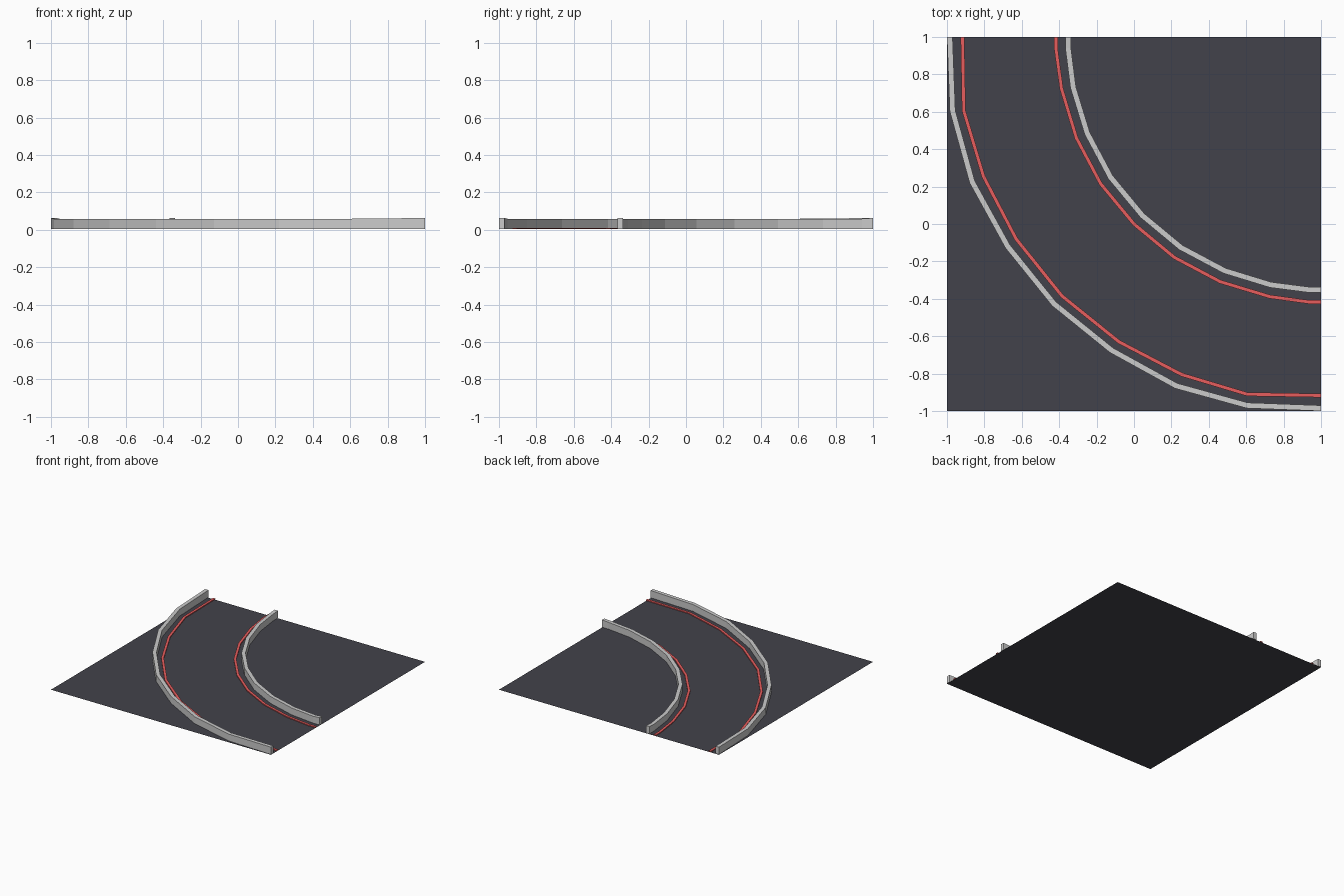
import bpy, bmesh
from mathutils import Vector

if "Cube" in bpy.data.objects:
    bpy.data.objects.remove(bpy.data.objects["Cube"])


def material(name, color):
    m = bpy.data.materials.new(name)
    m.diffuse_color = (*color, 1)
    m.use_nodes = True
    m.node_tree.nodes["Principled BSDF"].inputs["Base Color"].default_value = m.diffuse_color
    return m


def mirrored(half):
    # half a curve, up to its point on the diagonal, then reflected in x = y
    return half + [(y, x) for x, y in reversed(half[:-1])]


def strip(name, half, width, bottom, top, end_top=None, mat=None):
    # sweep a rectangular section along the path with mitred corners
    pts = [Vector(p) for p in mirrored(half)]
    last = len(pts) - 1
    bm = bmesh.new()
    rings = []
    for i, p in enumerate(pts):
        a = (p - pts[i - 1]).normalized() if 0 < i else None
        b = (pts[i + 1] - p).normalized() if i < last else None
        if a is None:
            side = Vector((-1, 0))
            side = Vector((1, 0))
            scale = width / 2
        elif b is None:
            side = Vector((0, 1))
            scale = width / 2
        else:
            t = (a + b).normalized()
            side = Vector((-t.y, t.x))
            scale = width / 2 / t.dot(a)
        o = side * scale
        z = end_top if end_top and i in (0, last) else top
        rings.append([bm.verts.new((q.x, q.y, h)) for q, h in
                      ((p - o, bottom), (p + o, bottom), (p + o, z), (p - o, z))])
    for r, s in zip(rings, rings[1:]):
        for k in range(4):
            bm.faces.new((r[k], r[(k + 1) % 4], s[(k + 1) % 4], s[k]))
    bm.faces.new(rings[0])
    bm.faces.new(rings[-1])
    bmesh.ops.recalc_face_normals(bm, faces=bm.faces)
    me = bpy.data.meshes.new(name)
    bm.to_mesh(me)
    bm.free()
    ob = bpy.data.objects.new(name, me)
    bpy.context.collection.objects.link(ob)
    if mat:
        me.materials.append(mat)


asphalt = material("asphalt", (0.055, 0.055, 0.07))
red = material("red_paint", (0.8, 0.11, 0.11))

# ground tile
bpy.ops.mesh.primitive_plane_add(size=2)
bpy.context.object.name = "road_tile"
bpy.context.object.data.materials.append(asphalt)

# barriers
strip("inner_barrier",
      [(-.352, 1), (-.352, .94), (-.325, .73), (-.25, .485), (-.125, .25), (.045, .045)],
      .03, .003, .059, .063)
strip("outer_barrier",
      [(-.985, 1), (-.97, .605), (-.865, .225), (-.675, -.12), (-.427, -.427)],
      .03, .003, .059, .063)

# painted edge lines
strip("inner_edge_line",
      [(-.417, 1), (-.417, .935), (-.388, .725), (-.308, .46), (-.178, .215), (0, 0)],
      .02, .003, .01, mat=red)
strip("outer_edge_line",
      [(-.917, 1), (-.91, .605), (-.805, .255), (-.63, -.08), (-.385, -.385)],
      .02, .003, .01, mat=red)
